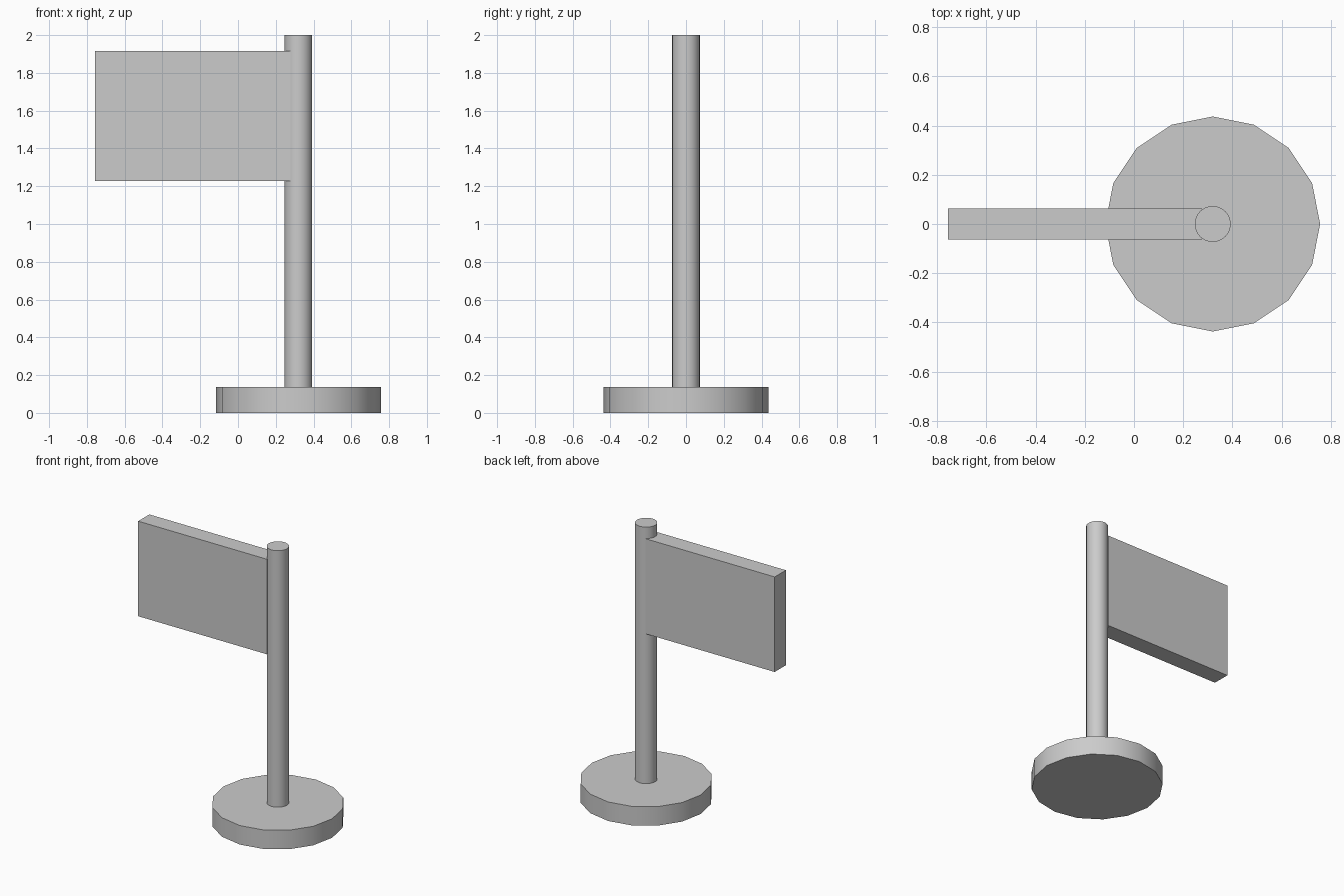
import bpy
import math

if "Cube" in bpy.data.objects:
    bpy.data.objects.remove(bpy.data.objects["Cube"])

CX = 0.32  # pole axis


def disc(name, radius, z0, z1, sides):
    bpy.ops.mesh.primitive_cylinder_add(
        vertices=sides, radius=radius, depth=z1 - z0,
        location=(CX, 0, (z0 + z1) / 2))
    ob = bpy.context.object
    ob.name = name
    bpy.ops.object.shade_smooth_by_angle(angle=math.radians(35))
    return ob


# Sixteen-sided foot and round pole
disc("base", 0.437, 0, 0.138, 16)
disc("pole", 0.073, 0.13, 2.0, 32)

# Flat rectangular flag, its end sunk into the pole
x0, x1, z0, z1 = -0.757, 0.277, 1.227, 1.917
bpy.ops.mesh.primitive_cube_add(size=1, location=((x0 + x1) / 2, 0, (z0 + z1) / 2))
flag = bpy.context.object
flag.name = "flag"
flag.scale = (x1 - x0, 0.128, z1 - z0)
bpy.ops.object.transform_apply(location=False, rotation=False, scale=True)
